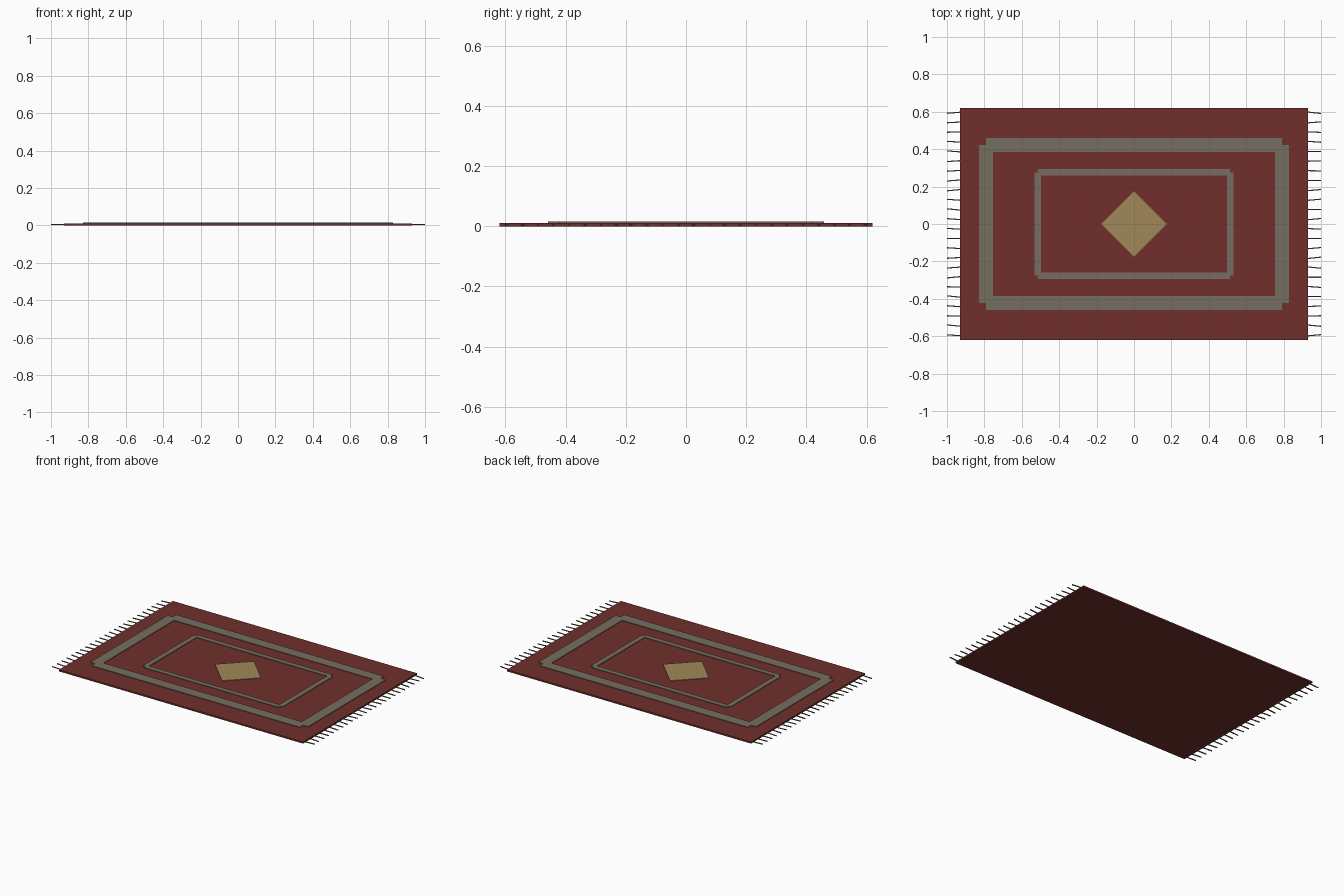
import bpy, math, random

if "Cube" in bpy.data.objects:
    bpy.data.objects.remove(bpy.data.objects["Cube"])

random.seed(4)


def material(name, rgb):
    m = bpy.data.materials.new(name)
    m.diffuse_color = (*rgb, 1)
    m.use_nodes = True
    m.node_tree.nodes["Principled BSDF"].inputs["Base Color"].default_value = m.diffuse_color
    return m


RED = material("red_wool", (0.16, 0.028, 0.025))
GREY = material("grey_wool", (0.18, 0.155, 0.115))
GOLD = material("gold_wool", (0.35, 0.25, 0.10))


def box(name, center, size, mat, turn=0):
    bpy.ops.mesh.primitive_cube_add(size=1, location=center, rotation=(0, 0, turn))
    ob = bpy.context.object
    ob.name = name
    ob.scale = size
    ob.data.materials.append(mat)
    return ob


# Rug body
TOP = 0.011
box("rug_body", (0, 0, TOP / 2), (1.86, 1.24, TOP), RED)


# Raised border frames with notched corners
def frame(name, hx, hy, width, height):
    z = TOP + height / 2 - 0.001
    for s, side in ((-1, "a"), (1, "b")):
        box(f"{name}_long_{side}", (0, s * hy, z), (2 * hx, width, height + 0.002), GREY)
        box(f"{name}_short_{side}", (s * hx, 0, z), (width, 2 * hy, height + 0.002), GREY)


frame("outer_border", 0.792, 0.422, 0.074, 0.004)
frame("inner_border", 0.514, 0.276, 0.035, 0.004)

# Central diamond
box("center_diamond", (0, 0, TOP + 0.001), (0.247, 0.247, 0.006), GOLD, math.pi / 4)

# Fringe strands on both short ends
COUNT = 24
for s, side in ((-1, "left"), (1, "right")):
    for i in range(COUNT):
        y = -0.595 + 1.19 * i / (COUNT - 1)
        box(f"fringe_{side}_{i + 1}", (s * 0.962, y, 0.004), (0.075, 0.006, 0.005),
            GREY, random.uniform(-0.12, 0.12))
